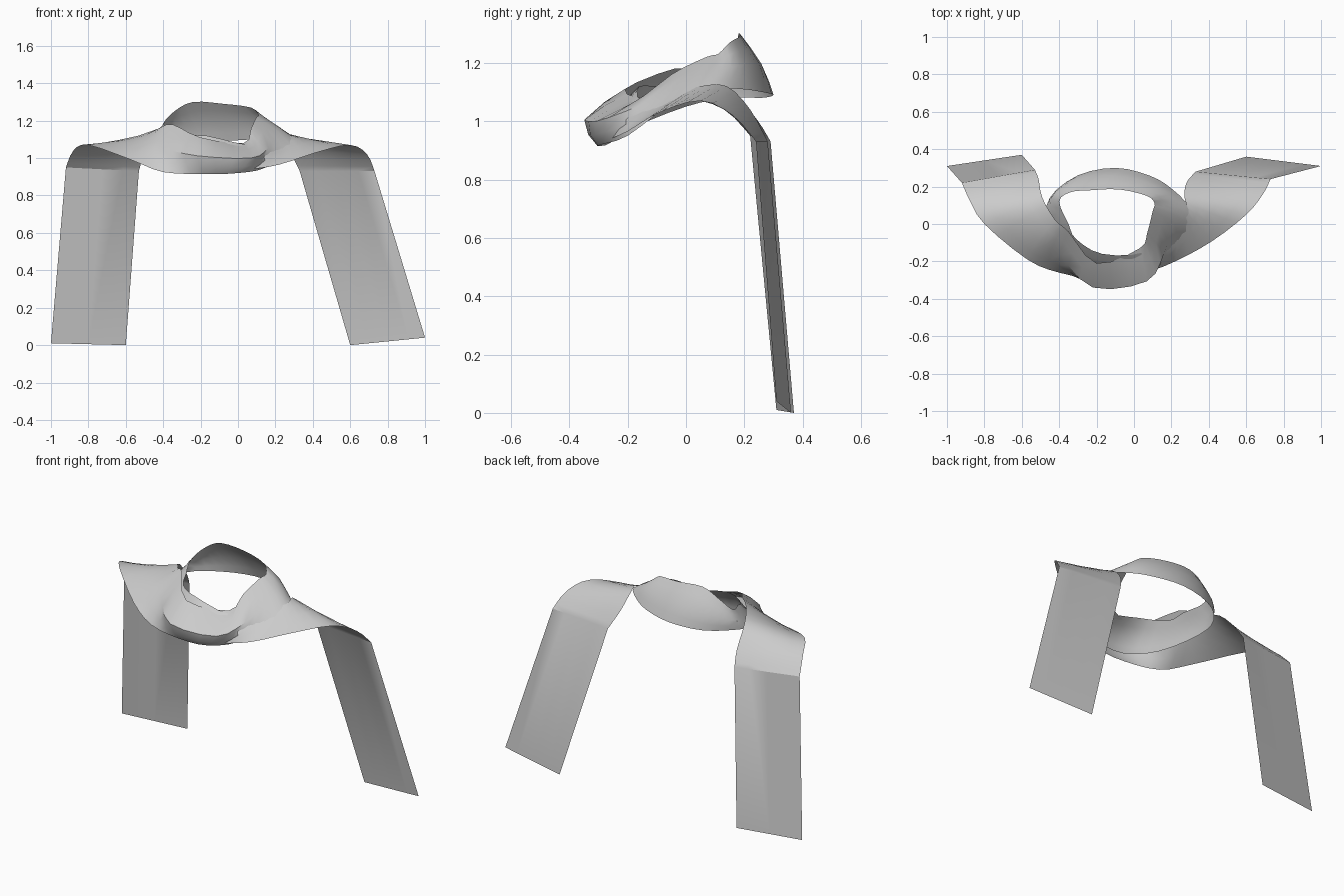
import bpy, bmesh
from mathutils import Vector

# Each section: outer/lower edge xyz, inner/upper edge xyz, outward bulge of the middle
first_wrap = [
    (-1, .31, .01, -.6, .37, 0, 0),            # left tail hem
    (-.92, .22, .95, -.53, .29, .93, 0),
    (-.88, .13, 1.04, -.51, .24, 1.01, 0),     # left shoulder
    (-.8, 0, 1.07, -.49, .14, 1.12, 0),
    (-.57, -.19, .99, -.42, .02, 1.16, .02),
    (-.4, -.26, .925, -.35, -.04, 1.18, .03),
    (-.18, -.30, .915, -.2, -.21, 1.11, .09),  # front of neck
    (0, -.29, .92, .03, -.13, 1.08, .11),
    (.15, -.2, .95, .07, -.05, 1.16, .06),
    (.29, -.05, 1.06, .10, .07, 1.22, .02),    # right of neck
    (.3, .08, 1.11, .11, .11, 1.23, .01),
    (.2, .19, 1.11, .07, .15, 1.27, .02),
    (.08, .26, 1.10, -.08, .185, 1.29, .02),   # back of neck
]
second_wrap = [
    (-.1, .3, 1.09, -.24, .18, 1.3, .02),
    (-.3, .26, 1.08, -.34, .17, 1.25, .02),
    (-.45, .14, 1.08, -.40, .12, 1.18, .02),   # left of neck
    (-.46, 0, 1.05, -.35, 0, 1.15, .01),
    (-.33, -.18, .98, -.31, -.08, 1.12, .01),
    (-.15, -.27, .94, -.17, -.16, 1.12, .03),  # front, under first wrap
    (.05, -.26, .94, .06, -.15, 1.07, .04),
    (.22, -.2, .965, .2, -.02, 1.1, .02),
    (.42, -.09, 1.03, .29, .05, 1.12, 0),
    (.6, .05, 1.07, .27, .14, 1.12, 0),        # right shoulder
    (.69, .16, 1.02, .28, .22, 1.04, 0),
    (.73, .24, .93, .33, .28, .93, 0),
    (1, .31, .04, .6, .36, 0, 0),              # right tail hem
]


def spline(p, steps):
    """Smooth curve through the points."""
    out = []
    for i in range(len(p) - 1):
        a, b, c, d = p[max(i - 1, 0)], p[i], p[i + 1], p[min(i + 2, len(p) - 1)]
        for k in range(steps):
            t = k / steps
            out.append(.5 * (2 * b + (c - a) * t + (2 * a - 5 * b + 4 * c - d) * t * t
                             + (3 * b - a - 3 * c + d) * t ** 3))
    return out + [p[-1]]


# Scarf band: three guide rails, hems kept straight
rails = ([], [], [])
for s in first_wrap + second_wrap:
    lo, up = Vector(s[:3]), Vector(s[3:6])
    mid = (lo + up) / 2
    out = Vector((mid.x + .1, mid.y, 0)).normalized()
    for rail, v in zip(rails, (lo, mid + out * s[6], up)):
        rail.append(v)
rails = [[r[0]] + spline(r[1:-1], 3) + [r[-1]] for r in rails]

bm = bmesh.new()
rows = []
for pts in zip(*rails):
    rows.append([bm.verts.new(v) for v in spline(list(pts), 2)])
for r, q in zip(rows, rows[1:]):
    for j in range(len(r) - 1):
        bm.faces.new((r[j], q[j], q[j + 1], r[j + 1]))
bmesh.ops.recalc_face_normals(bm, faces=bm.faces)
mesh = bpy.data.meshes.new("scarf")
bm.to_mesh(mesh)
bm.free()
scarf = bpy.data.objects.new("scarf", mesh)
bpy.context.collection.objects.link(scarf)
bpy.context.view_layer.objects.active = scarf
scarf.select_set(True)
bpy.ops.object.shade_smooth_by_angle()
